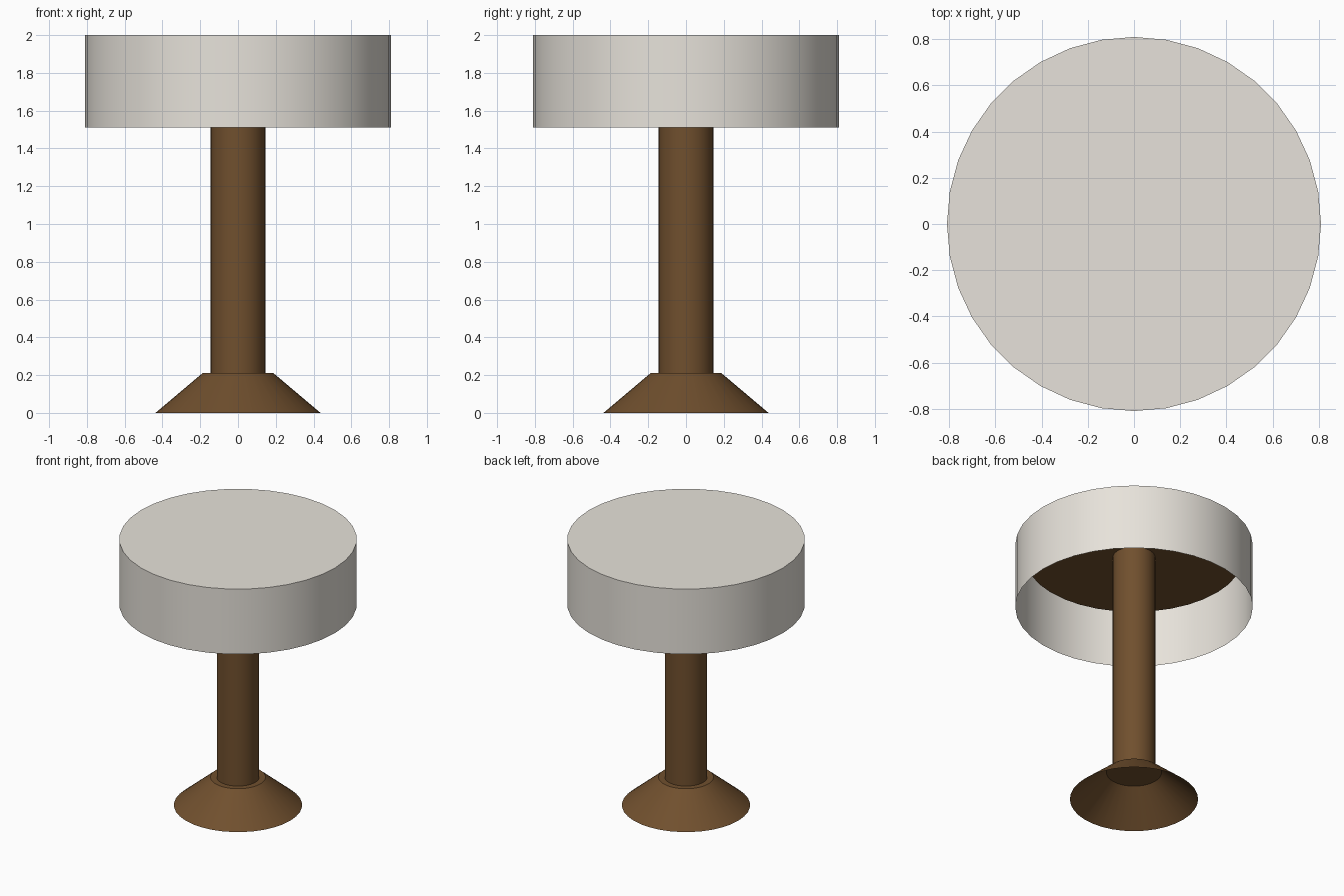
import bpy, bmesh, math

if "Cube" in bpy.data.objects:
    bpy.data.objects.remove(bpy.data.objects["Cube"])

SIDES = 36


def material(name, rgb):
    m = bpy.data.materials.new(name)
    m.diffuse_color = (*rgb, 1.0)
    m.use_nodes = True
    m.node_tree.nodes["Principled BSDF"].inputs["Base Color"].default_value = m.diffuse_color
    return m


def lathe(name, profile, mat, cap_top=False, cap_bottom=False):
    """Spin a short (radius, z) profile, listed bottom to top, around z."""
    bm = bmesh.new()
    rings = []
    for r, z in profile:
        rings.append([bm.verts.new((r * math.cos(a), r * math.sin(a), z))
                      for a in (2 * math.pi * i / SIDES for i in range(SIDES))])
    for lo, hi in zip(rings, rings[1:]):
        for i in range(SIDES):
            j = (i + 1) % SIDES
            bm.faces.new((lo[i], lo[j], hi[j], hi[i]))
    if cap_top:
        bm.faces.new(rings[-1])
    if cap_bottom:
        bm.faces.new(list(reversed(rings[0])))
    mesh = bpy.data.meshes.new(name)
    bm.to_mesh(mesh)
    bm.free()
    mesh.shade_smooth()
    mesh.set_sharp_from_angle(angle=math.radians(30))
    mesh.materials.append(mat)
    obj = bpy.data.objects.new(name, mesh)
    bpy.context.collection.objects.link(obj)
    return obj


wood = material("brown wood", (0.162, 0.079, 0.027))
fabric = material("pale grey fabric", (0.80, 0.765, 0.705))

# Flared foot, hollow underneath
lathe("base", [(0.437, 0.0), (0.188, 0.21)], wood, cap_top=True)
# Straight post running up to the support plate
lathe("post", [(0.145, 0.21), (0.145, 1.90)], wood)
# Drum shade, open at the bottom
lathe("shade", [(0.809, 1.51), (0.809, 2.0)], fabric, cap_top=True)
# Round brown plate under the shade top, slightly smaller than the drum
lathe("support_plate", [(0.74, 1.90), (0.74, 1.94)], wood,
      cap_top=True, cap_bottom=True)
